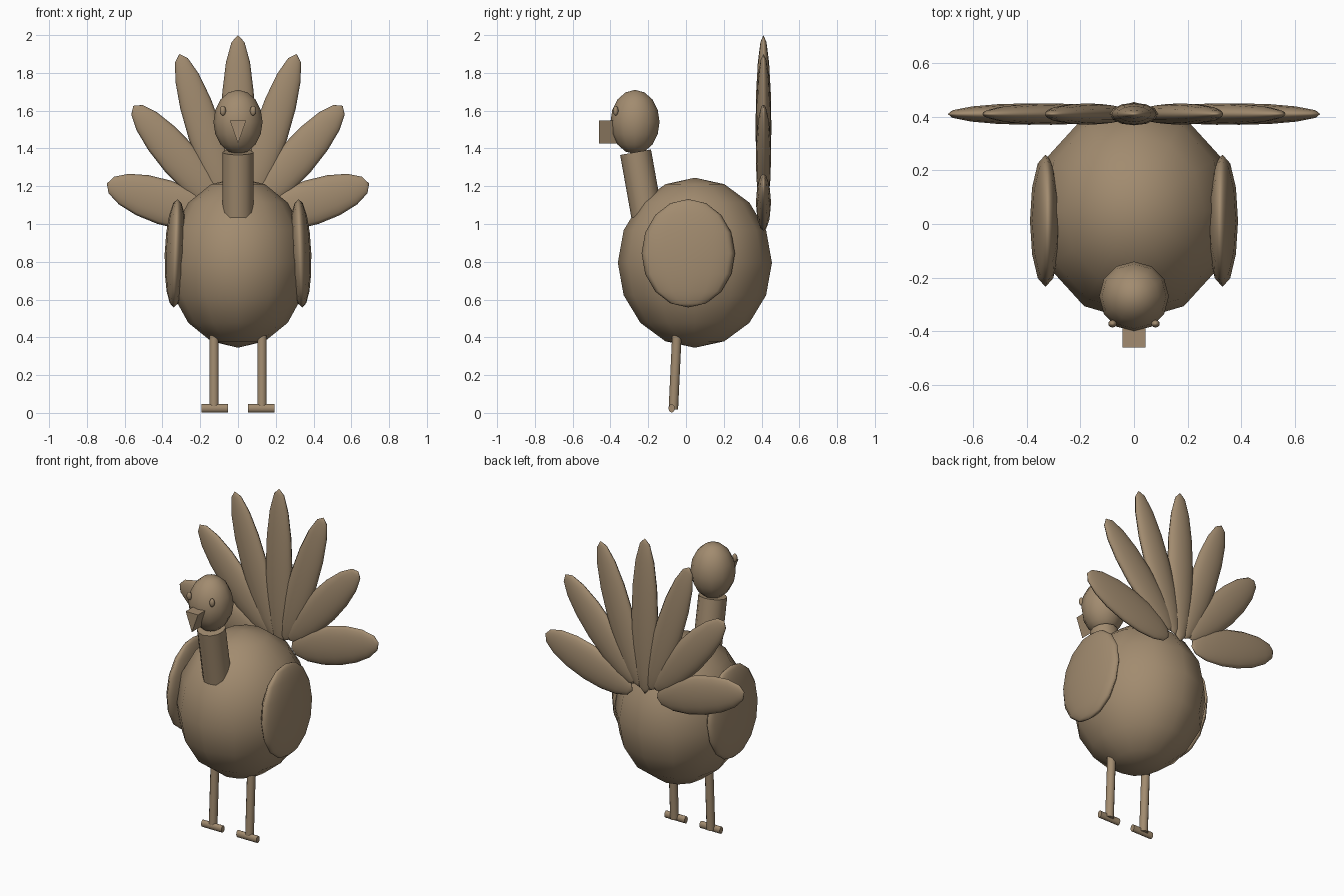
import bpy, math
from mathutils import Vector

if "Cube" in bpy.data.objects:
    bpy.data.objects.remove(bpy.data.objects["Cube"])

brown = bpy.data.materials.new("warm_brown")
brown.diffuse_color = (0.36, 0.26, 0.16, 1)
brown.use_nodes = True
brown.node_tree.nodes["Principled BSDF"].inputs["Base Color"].default_value = brown.diffuse_color


def finish(name, smooth=True):
    ob = bpy.context.object
    ob.name = name
    ob.data.materials.append(brown)
    if smooth:
        bpy.ops.object.shade_smooth_by_angle(angle=math.radians(60))
    return ob


def ellipsoid(name, loc, radii, rot=(0, 0, 0), seg=12, rings=8):
    bpy.ops.mesh.primitive_uv_sphere_add(segments=seg, ring_count=rings, radius=1, location=loc, rotation=rot)
    bpy.context.object.scale = radii
    return finish(name)


def rod(name, a, b, r, sides=12):
    a, b = Vector(a), Vector(b)
    bpy.ops.mesh.primitive_cylinder_add(vertices=sides, radius=r, depth=(b - a).length, location=(a + b) / 2)
    bpy.context.object.rotation_euler = (b - a).to_track_quat('Z', 'Y').to_euler()
    return finish(name)


# Body, neck and head
ellipsoid("body", (0, 0.047, 0.795), (0.372, 0.408, 0.45))
rod("neck", (0, -0.19, 0.95), (0, -0.267, 1.38), 0.083)
ellipsoid("head", (0, -0.27, 1.54), (0.13, 0.13, 0.17))

# Beak: upright triangular prism pointing down
bpy.ops.mesh.primitive_cylinder_add(vertices=3, radius=1, depth=1)
beak = finish("beak", False)
tri = [(-0.043, 1.547), (0.043, 1.547), (0, 1.427)]
for v in beak.data.vertices:
    k = int(round(math.atan2(v.co.y, v.co.x) / (2 * math.pi / 3) - 0.75)) % 3
    x, z = tri[k]
    v.co = (x, -0.46 if v.co.z > 0 else -0.34, z)
bpy.context.view_layer.objects.active = beak
bpy.ops.object.mode_set(mode='EDIT')
bpy.ops.mesh.select_all(action='SELECT')
bpy.ops.mesh.normals_make_consistent(inside=False)
bpy.ops.object.mode_set(mode='OBJECT')

# Paired parts
for s, side in ((-1, "left"), (1, "right")):
    ellipsoid(f"{side}_eye", (s * 0.08, -0.372, 1.6), (0.016, 0.014, 0.026))
    ellipsoid(f"{side}_wing", (s * 0.33, 0.012, 0.845), (0.058, 0.247, 0.287), (0, -s * math.radians(2), 0))
    rod(f"{side}_leg", (s * 0.127, -0.067, 0.018), (s * 0.127, -0.045, 0.48), 0.025)
    foot = rod(f"{side}_foot", (s * 0.052, -0.076, 0.024), (s * 0.193, -0.076, 0.024), 0.022)
    foot.scale = (1, 0.75, 1) if abs(foot.rotation_euler.x) < 0.1 else (0.75, 1, 1)

# Tail fan: centre x, centre z, half length, half width, lean angle
ellipsoid("tail_feather_centre", (0, 0.41, 1.51), (0.09, 0.042, 0.49))
fan = [(0.172, 1.475, 0.447, 0.092, 18), (0.31, 1.345, 0.372, 0.102, 41), (0.39, 1.115, 0.32, 0.12, 72)]
for i, (x, z, length, width, lean) in enumerate(fan):
    for s, side in ((-1, "left"), (1, "right")):
        ellipsoid(f"tail_feather_{side}_{i + 1}", (s * x, 0.41, z), (width, 0.04, length),
                  (0, s * math.radians(lean), 0))
